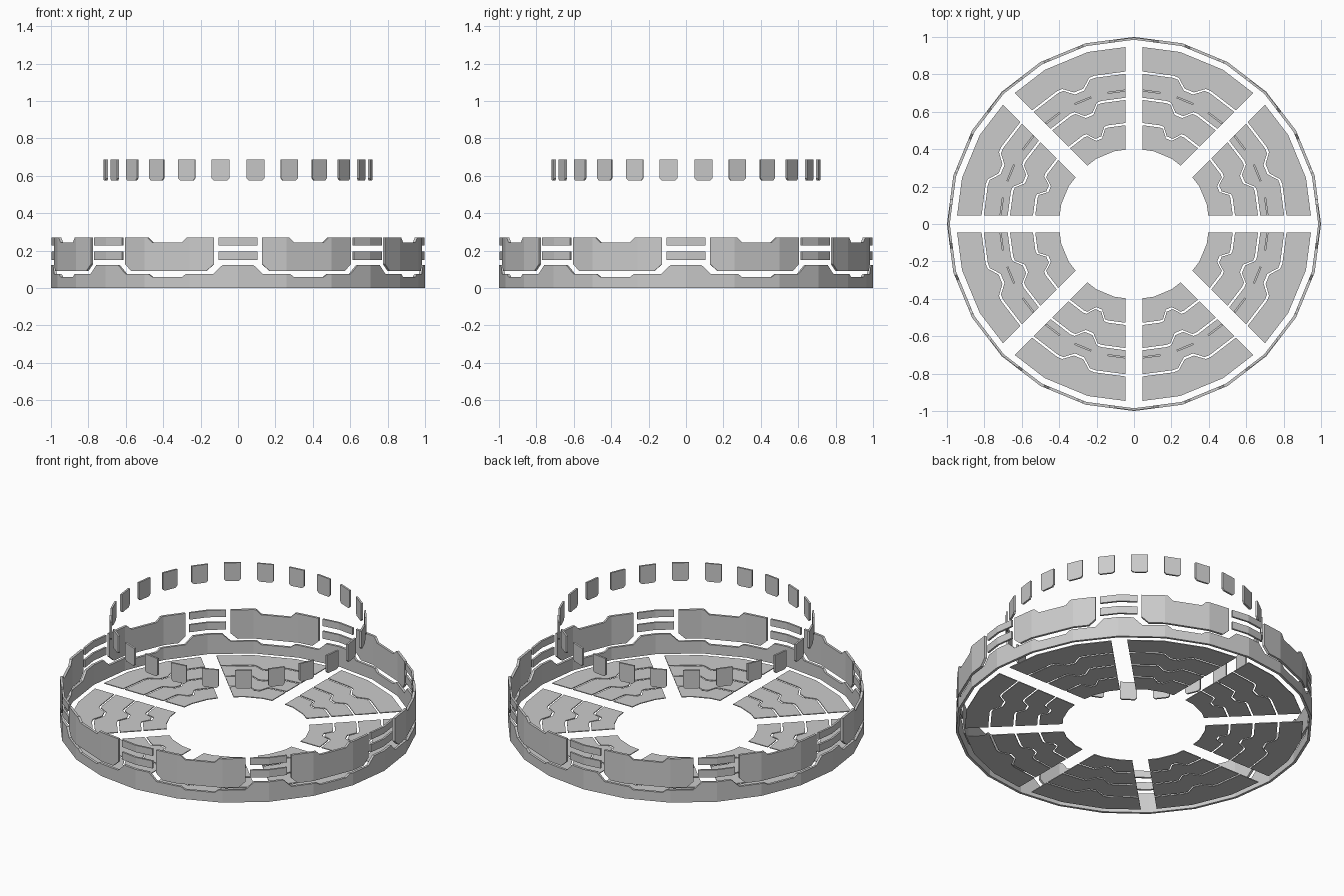
import bpy, bmesh
from math import sin, cos, asin, radians, degrees
from mathutils import Matrix

if "Cube" in bpy.data.objects:
    bpy.data.objects.remove(bpy.data.objects["Cube"])

STEP = 15.0  # the rings are 24-sided


def chord(a):
    """Radius factor that keeps a point on the flat side of the 24-gon."""
    return cos(radians(7.5)) / cos(radians(a % STEP - 7.5))


def polar(r, a, z):
    k = r * chord(a)
    return (k * cos(radians(a)), k * sin(radians(a)), z)


def interp(pts, a):
    for (a0, v0), (a1, v1) in zip(pts, pts[1:]):
        if a0 <= a <= a1:
            return v0 + (v1 - v0) * (a - a0) / (a1 - a0)
    return pts[-1][1]


def finish(bm, name):
    bmesh.ops.recalc_face_normals(bm, faces=bm.faces)
    me = bpy.data.meshes.new(name)
    bm.to_mesh(me)
    bm.free()
    ob = bpy.data.objects.new(name, me)
    bpy.context.collection.objects.link(ob)
    return ob


def angles_of(*lines):
    lo, hi = lines[0][0][0], lines[0][-1][0]
    s = {p[0] for l in lines for p in l}
    s |= {k * STEP for k in range(-1, 26) if lo < k * STEP < hi}
    return sorted(s)


def wall(bm, low, high, ro, ri, closed=False):
    """Curved plate between a lower and an upper (angle, z) outline."""
    cols = []
    angs = angles_of(low, high)
    if closed:
        angs = angs[:-1]
    for a in angs:
        zl, zh = interp(low, a), interp(high, a)
        cols.append([bm.verts.new(polar(r, a, z)) for r, z in
                     ((ro, zl), (ro, zh), (ri, zh), (ri, zl))])
    n = len(cols)
    for i in range(n if closed else n - 1):
        c, d = cols[i], cols[(i + 1) % n]
        for j in range(4):
            k = (j + 1) % 4
            bm.faces.new((c[j], d[j], d[k], c[k]))
    if not closed:
        bm.faces.new(cols[0])
        bm.faces.new(cols[-1])


def shift(pts, off):
    return [(a + off, z) for a, z in pts]


RO, RI = 1.0, 0.985

# base band with raised tabs at the joints and dips under the panels
period = [(0, .123), (4.8, .123), (7.6, .076), (16.2, .076), (17.6, .058),
          (27.4, .058), (28.8, .076), (37.4, .076), (40.2, .123)]
top = [p for k in range(8) for p in shift(period, 45 * k)] + [(360, .123)]
bm = bmesh.new()
wall(bm, [(0, 0), (360, 0)], top, RO, RI, closed=True)
finish(bm, "base_band")

# eight notched wall panels
p_low = [(7.5, .128), (9.8, .092), (35.2, .092), (37.5, .128)]
p_high = [(7.5, .27), (16, .27), (17.6, .243), (27.4, .243), (29, .27), (37.5, .27)]
bm = bmesh.new()
for k in range(8):
    wall(bm, shift(p_low, 45 * k), shift(p_high, 45 * k), RO, RI)
finish(bm, "wall_panels")

# pairs of connector bars between panels
bm = bmesh.new()
for k in range(8):
    for z0, z1 in ((.15, .196), (.228, .27)):
        wall(bm, shift([(-6.1, z0), (6.1, z0)], 45 * k),
             shift([(-6.1, z1), (6.1, z1)], 45 * k), .997, RI)
finish(bm, "connector_bars")

# floating ring of 24 small plates with chipped lower corners
W, Z0, Z1, C = .048, .575, .687, .012
outline = [(-W, Z1), (-W, Z0 + C), (-W + C, Z0), (W - C, Z0), (W, Z0 + C), (W, Z1)]
bm = bmesh.new()
for k in range(24):
    rot = Matrix.Rotation(radians(7.5 + 15 * k), 4, 'Z')
    f, b = ([bm.verts.new(rot @ Matrix.Translation((r, y, z)).translation)
             for y, z in outline] for r in (.719, .708))
    bm.faces.new(f)
    bm.faces.new(b)
    for i in range(6):
        j = (i + 1) % 6
        bm.faces.new((f[i], f[j], b[j], b[i]))
finish(bm, "floating_plates")

# floor: eight sectors, each cut into strips by stepped grooves
GAP, GROOVE, THICK = .045, .006, .005


def edge(r, dip, w):
    """(angle, radius) line across a sector; w widens the step."""
    e = degrees(asin(GAP / r))
    mid = [(17 + w, r), (20.5, r - dip), (24.5, r - dip), (28 - w, r)] if dip else [(22.5, r)]
    pts = [(e, r)] + mid + [(45 - e, r)]
    return [(a, interp(pts, a)) for a in angles_of(pts)]


bounds = [edge(.403, 0, 0)]
for r in (.54, .675, .815):
    bounds += [edge(r - GROOVE, .042, 0), edge(r + GROOVE, .042, 0)]
bounds.append(edge(.952, 0, 0))
bm = bmesh.new()
for k in range(8):
    for inner, outer in zip(bounds[::2], bounds[1::2]):
        loop = outer + inner[::-1]
        lo, hi = ([bm.verts.new(polar(r, a + 45 * k, z)) for a, r in loop]
                  for z in (0, THICK))
        bm.faces.new(lo)
        bm.faces.new(hi)
        for i in range(len(loop)):
            j = (i + 1) % len(loop)
            bm.faces.new((lo[i], lo[j], hi[j], hi[i]))
finish(bm, "floor_sectors")
